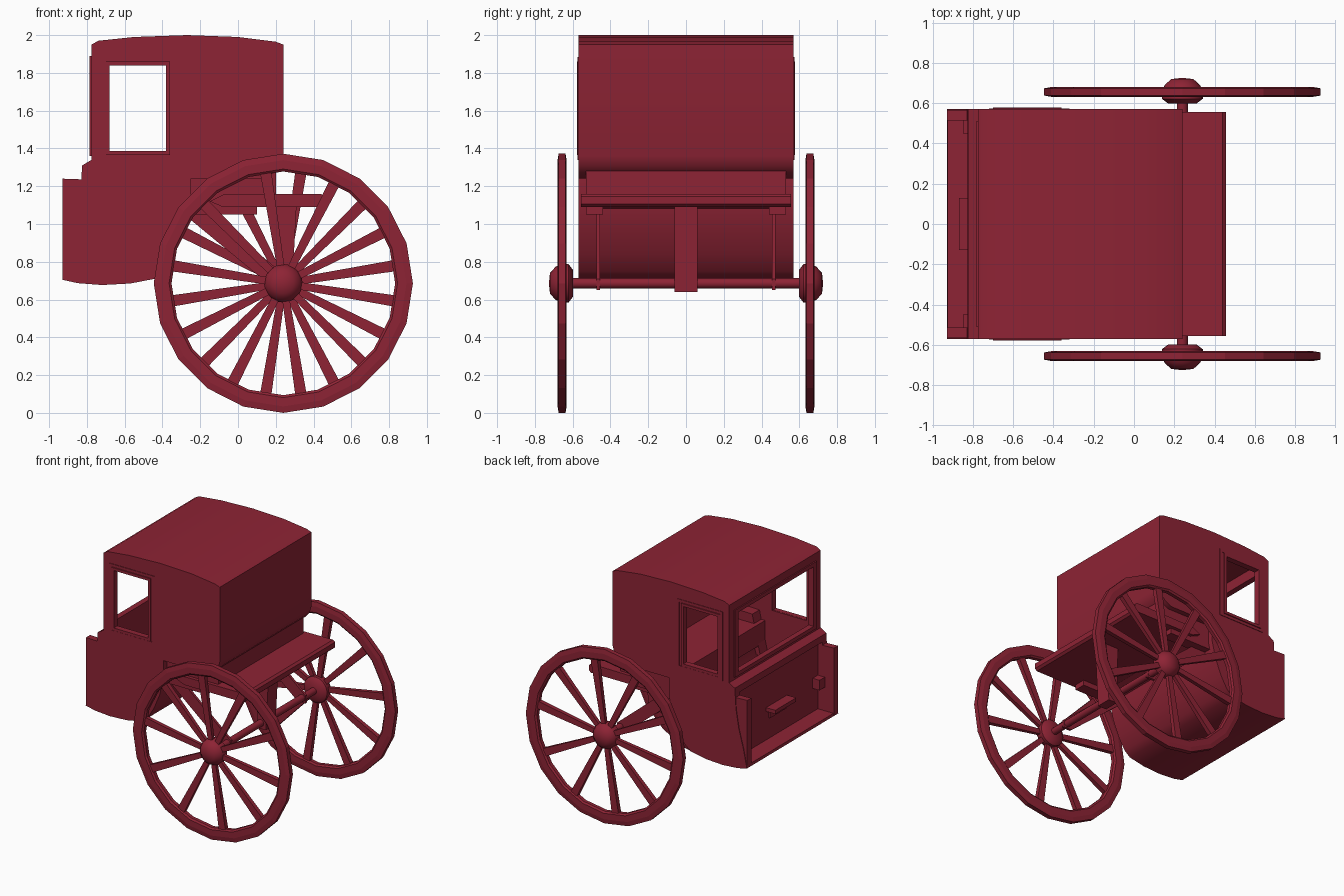
import bpy, bmesh, math

if "Cube" in bpy.data.objects:
    bpy.data.objects.remove(bpy.data.objects["Cube"])

mat = bpy.data.materials.new("crimson_paint")
mat.diffuse_color = (0.27, 0.017, 0.035, 1)
mat.use_nodes = True
mat.node_tree.nodes["Principled BSDF"].inputs["Base Color"].default_value = mat.diffuse_color


def finish(name, bm, smooth=None):
    bmesh.ops.recalc_face_normals(bm, faces=bm.faces)
    me = bpy.data.meshes.new(name)
    bm.to_mesh(me)
    bm.free()
    ob = bpy.data.objects.new(name, me)
    bpy.context.collection.objects.link(ob)
    me.materials.append(mat)
    if smooth:
        activate(ob)
        bpy.ops.object.shade_smooth_by_angle(angle=math.radians(smooth))
    return ob


def activate(ob):
    bpy.ops.object.select_all(action='DESELECT')
    ob.select_set(True)
    bpy.context.view_layer.objects.active = ob


def prism(name, pts, y0, y1, smooth=None):
    """Extrude an x-z outline from y0 to y1."""
    bm = bmesh.new()
    a = [bm.verts.new((x, y0, z)) for x, z in pts]
    b = [bm.verts.new((x, y1, z)) for x, z in pts]
    bm.faces.new(a)
    bm.faces.new(b)
    for i in range(len(pts)):
        j = (i + 1) % len(pts)
        bm.faces.new((a[i], a[j], b[j], b[i]))
    return finish(name, bm, smooth)


def box(name, x0, x1, y0, y1, z0, z1):
    return prism(name, [(x0, z0), (x1, z0), (x1, z1), (x0, z1)], y0, y1)


def lathe(name, prof, n, cx, cz, sign=1, smooth=None):
    """Spin a closed (radius, y) profile around an axle parallel to y."""
    bm = bmesh.new()
    rings = []
    for k in range(n):
        a = 2 * math.pi * k / n
        rings.append([bm.verts.new((cx + r * math.cos(a), sign * y, cz + r * math.sin(a)))
                      for r, y in prof])
    m = len(prof)
    for k in range(n):
        p, q = rings[k], rings[(k + 1) % n]
        for i in range(m):
            j = (i + 1) % m
            bm.faces.new((p[i], p[j], q[j], q[i]))
    bmesh.ops.remove_doubles(bm, verts=bm.verts, dist=1e-5)
    return finish(name, bm, smooth)


def cut(ob, cutter):
    cutter.hide_render = True
    mod = ob.modifiers.new("cut", 'BOOLEAN')
    mod.operation, mod.solver, mod.object = 'DIFFERENCE', 'EXACT', cutter
    activate(ob)
    bpy.ops.object.modifier_apply(modifier=mod.name)
    bpy.data.objects.remove(cutter)


# cabin body: side outline, hollowed, with windows and front footwell
outline = [(-0.775, 1.95), (-0.74, 1.97), (-0.55, 1.99), (-0.27, 2.0), (0.0, 1.99),
           (0.2, 1.965), (0.24, 1.95), (0.24, 1.36), (0.225, 1.31), (0.19, 1.27),
           (0.13, 1.24), (-0.25, 1.24), (-0.25, 1.1), (-0.285, 0.96), (-0.335, 0.84),
           (-0.39, 0.75), (-0.44, 0.71), (-0.57, 0.685), (-0.72, 0.677), (-0.85, 0.687),
           (-0.93, 0.705), (-0.9, 0.85), (-0.86, 1.0), (-0.835, 1.15), (-0.825, 1.31),
           (-0.775, 1.34)]
body = prism("cabin_body", outline, -0.57, 0.57)
inner = [(-0.74, 1.94), (-0.5, 1.96), (-0.1, 1.96), (0.2, 1.93), (0.2, 1.36), (0.13, 1.28),
         (-0.29, 1.28), (-0.29, 1.1), (-0.36, 0.88), (-0.45, 0.75), (-0.74, 0.72)]
cut(body, prism("interior_cutter", inner, -0.53, 0.53))
cut(body, box("side_window_cutter", -0.68, -0.38, -0.8, 0.8, 1.385, 1.84))
cut(body, box("front_window_cutter", -0.9, -0.7, -0.47, 0.47, 1.39, 1.86))
cut(body, box("footwell_cutter", -1.0, -0.79, -0.515, 0.515, 0.725, 1.26))
activate(body)
bpy.ops.object.shade_smooth_by_angle(angle=math.radians(28))


# window surrounds, two stepped rings per side
def ring(name, x0, x1, z0, z1, w, y0, y1):
    ob = box(name, x0, x1, y0, y1, z0, z1)
    cut(ob, box(name + "_cutter", x0 + w, x1 - w, y0 - 0.1, y1 + 0.1, z0 + w, z1 - w))


for s, side in ((-1, "right"), (1, "left")):
    ya, yb = sorted((s * 0.56, s * 0.574))
    ring(side + "_window_surround", -0.72, -0.32, 1.34, 1.885, 0.022, ya, yb)
    ya, yb = sorted((s * 0.54, s * 0.578))
    ring(side + "_window_frame", -0.70, -0.36, 1.365, 1.86, 0.021, ya, yb)
    # footwell wings
    ya, yb = sorted((s * 0.515, s * 0.565))
    prism(side + "_footwell_wing", [(-0.93, 0.705), (-0.79, 0.69), (-0.79, 1.235), (-0.93, 1.24)], ya, yb)
    ya, yb = sorted((s * 0.45, s * 0.52))
    box(side + "_footwell_block", -0.85, -0.78, ya, yb, 0.91, 0.99)
    # diagonal axle bracket
    ya, yb = sorted((s * 0.455, s * 0.475))
    prism(side + "_axle_bracket", [(0.2, 0.65), (0.27, 0.65), (0.27, 0.71), (-0.22, 1.12),
                                   (-0.29, 1.08), (-0.26, 1.03)], ya, yb)

# front window border and sill
for n, (y0, y1, z0, z1) in enumerate(((-0.51, 0.51, 1.86, 1.89), (-0.51, 0.51, 1.36, 1.39),
                                      (-0.51, -0.47, 1.39, 1.86), (0.47, 0.51, 1.39, 1.86))):
    box("front_window_bar_%d" % n, -0.785, -0.74, y0, y1, z0, z1)

# dash step and its plate
box("dash_step", -0.87, -0.785, -0.13, 0.13, 0.95, 0.98)
box("dash_step_plate", -0.805, -0.785, -0.1, 0.1, 0.89, 0.95)

# passenger seat with sloping back
box("seat", -0.32, 0.2, -0.53, 0.53, 1.12, 1.29)
prism("seat_back", [(0.06, 1.28), (0.2, 1.28), (0.2, 1.7), (0.15, 1.7)], -0.5, 0.5)
for s in (-1, 1):
    ya, yb = sorted((s * 0.44, s * 0.53))
    prism("arm_rest", [(-0.34, 1.05), (0.1, 1.05), (0.1, 1.37), (-0.27, 1.36)], ya, yb)

# rear mount under the cabin, luggage shelf and centre post
prism("rear_mount", [(-0.26, 1.25), (0.1, 1.28), (0.13, 1.25), (0.12, 1.2), (0.08, 1.17),
                     (-0.1, 1.14), (-0.26, 1.08)], -0.53, 0.53)
prism("rear_shelf", [(-0.15, 1.12), (-0.08, 1.155), (0.44, 1.16), (0.457, 1.145), (0.457, 1.105),
                     (0.44, 1.09), (-0.08, 1.09)], -0.557, 0.557)
prism("centre_post", [(0.2, 1.1), (0.31, 1.1), (0.285, 0.64), (0.21, 0.64)], -0.06, 0.06)

# axle and wheels
CX, CZ = 0.24, 0.686
lathe("axle", [(0, -0.62), (0.027, -0.62), (0.027, 0.62), (0, 0.62)], 12, CX, CZ, 1, 40)
rim = [(0.592, 0.642), (0.605, 0.632), (0.652, 0.632), (0.686, 0.638), (0.686, 0.674),
       (0.652, 0.68), (0.605, 0.68), (0.592, 0.67)]
hub = [(0, 0.598), (0.07, 0.598), (0.102, 0.622), (0.102, 0.66), (0.088, 0.69),
       (0.055, 0.72), (0, 0.726)]
for s, side in ((-1, "right"), (1, "left")):
    lathe(side + "_wheel_rim", rim, 20, CX, CZ, s)
    lathe(side + "_wheel_hub", hub, 20, CX, CZ, s, 40)
    bm = bmesh.new()
    for k in range(10):
        a = math.radians(s * 9 + 36 * k)
        c, d = math.cos(a), math.sin(a)
        ends = []
        for r, w, t in ((0.06, 0.019, 0.013), (0.6, 0.03, 0.017)):
            ends.append([bm.verts.new((CX + r * c - u * w * d, s * 0.656 + v * t, CZ + r * d + u * w * c))
                         for u, v in ((-1, -1), (1, -1), (1, 1), (-1, 1))])
        p, q = ends
        bm.faces.new(p)
        bm.faces.new(q)
        for i in range(4):
            j = (i + 1) % 4
            bm.faces.new((p[i], p[j], q[j], q[i]))
    finish(side + "_wheel_spokes", bm)
